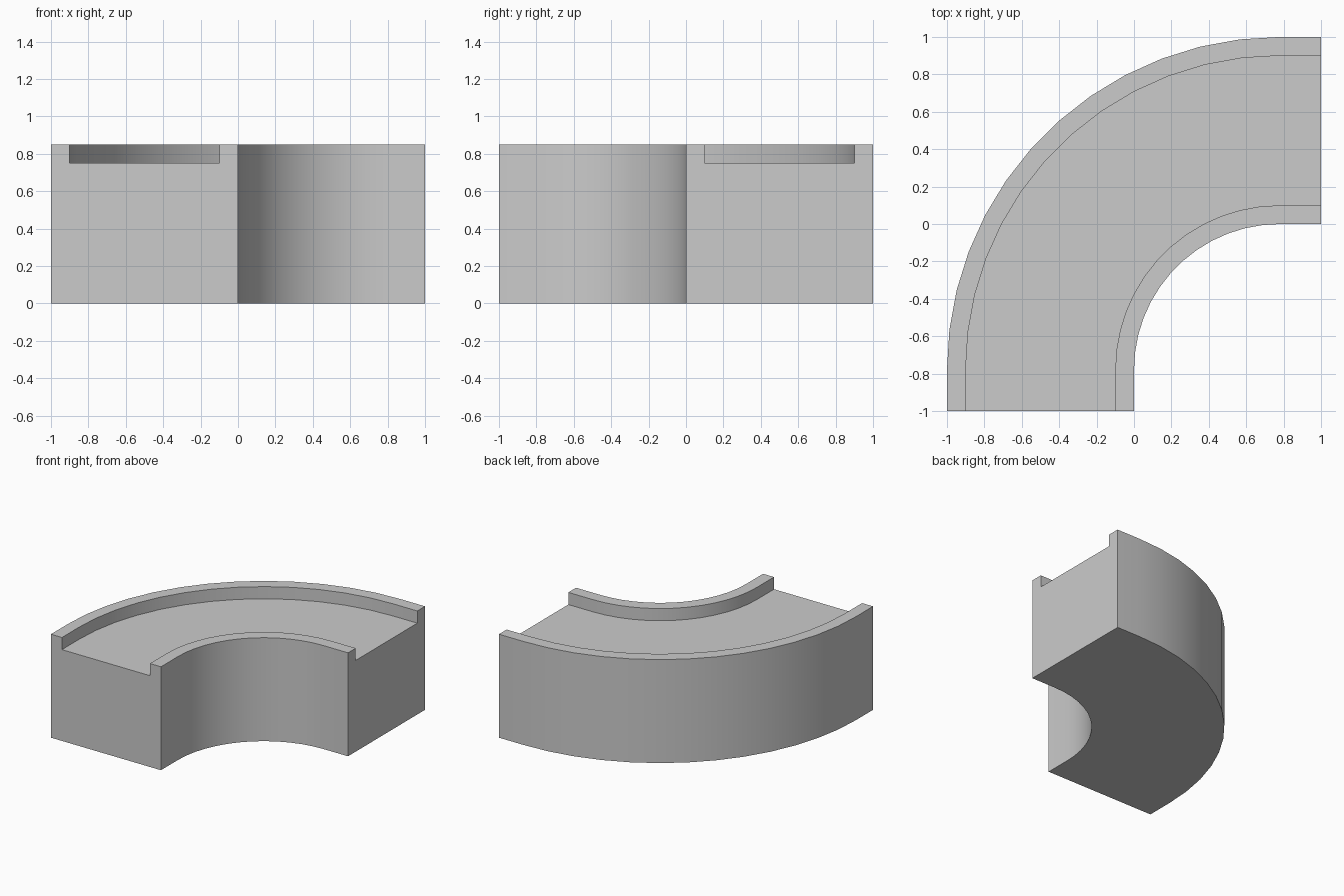
import bpy, bmesh, math

if "Cube" in bpy.data.objects:
    bpy.data.objects.remove(bpy.data.objects["Cube"])

C = 0.78          # bend centre is (C, -C)
SEGMENTS = 13     # facets in the quarter bend

# channel cross-section: (distance outward from inner wall, height)
PROFILE = [(0, 0), (1, 0), (1, 0.85), (0.9, 0.85),
           (0.9, 0.75), (0.1, 0.75), (0.1, 0.85), (0, 0.85)]


# stations along the path: straight lead-in, quarter bend, straight lead-out
def station(angle, dx=0.0, dy=0.0):
    return [(C + dx - (C + d) * math.cos(angle),
             -C + dy + (C + d) * math.sin(angle), z) for d, z in PROFILE]


lead = 1 - C
rings = [station(0, dy=-lead)]
rings += [station(math.pi / 2 * i / SEGMENTS) for i in range(SEGMENTS + 1)]
rings += [station(math.pi / 2, dx=lead)]

# sweep the section and cap both ends
bm = bmesh.new()
loops = [[bm.verts.new(p) for p in ring] for ring in rings]
n = len(PROFILE)
for a, b in zip(loops, loops[1:]):
    for i in range(n):
        j = (i + 1) % n
        bm.faces.new((a[i], a[j], b[j], b[i]))
bm.faces.new(loops[0])
bm.faces.new(loops[-1][::-1])
bmesh.ops.recalc_face_normals(bm, faces=bm.faces)

mesh = bpy.data.meshes.new("curved_channel")
bm.to_mesh(mesh)
bm.free()
channel = bpy.data.objects.new("curved_channel", mesh)
bpy.context.collection.objects.link(channel)

# smooth walls, crisp rims
bpy.context.view_layer.objects.active = channel
channel.select_set(True)
bpy.ops.object.shade_smooth_by_angle(angle=math.radians(30))
